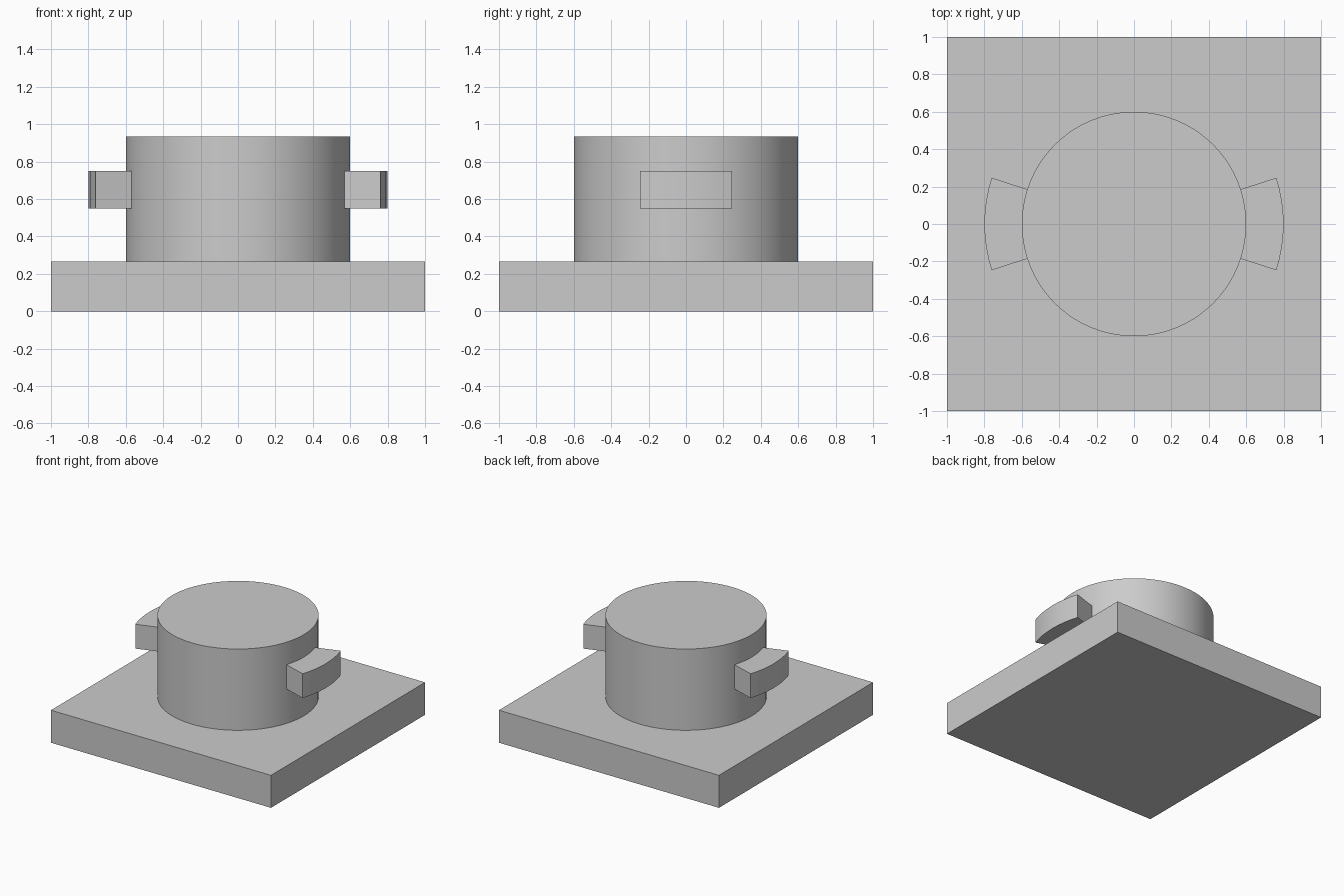
import bpy, bmesh
from math import sin, cos, pi, radians

if "Cube" in bpy.data.objects:
    bpy.data.objects.remove(bpy.data.objects["Cube"])

grey = bpy.data.materials.new("plain grey")
grey.use_nodes = True
COLOUR = (0.6, 0.6, 0.6, 1)
grey.diffuse_color = COLOUR
grey.node_tree.nodes["Principled BSDF"].inputs["Base Color"].default_value = COLOUR


def prism(name, outline, bottom, top):
    """Extrude a flat outline upward into a solid part."""
    bm = bmesh.new()
    face = bm.faces.new([bm.verts.new((x, y, bottom)) for x, y in outline])
    raised = bmesh.ops.extrude_face_region(bm, geom=[face])["geom"]
    verts = [v for v in raised if isinstance(v, bmesh.types.BMVert)]
    bmesh.ops.translate(bm, vec=(0, 0, top - bottom), verts=verts)
    bmesh.ops.recalc_face_normals(bm, faces=bm.faces)
    mesh = bpy.data.meshes.new(name)
    bm.to_mesh(mesh)
    bm.free()
    mesh.materials.append(grey)
    obj = bpy.data.objects.new(name, mesh)
    bpy.context.collection.objects.link(obj)
    bpy.ops.object.select_all(action="DESELECT")
    obj.select_set(True)
    bpy.context.view_layer.objects.active = obj
    bpy.ops.object.shade_smooth_by_angle(angle=radians(30))
    return obj


def arc(radius, start, end, steps):
    angles = [start + (end - start) * i / steps for i in range(steps + 1)]
    return [(radius * cos(a), radius * sin(a)) for a in angles]


# Square base plate
prism("base_plate", [(-1, -1), (1, -1), (1, 1), (-1, 1)], 0, 0.267)

# Round boss standing on the plate
prism("round_boss", arc(0.6, 0, 2 * pi, 80)[:-1], 0.267, 0.935)

# Curved lugs on both sides, their inner faces following the boss
spread = radians(18)
for name, middle in (("left_lug", 0), ("right_lug", pi)):
    a, b = middle - spread, middle + spread
    prism(name, arc(0.8, a, b, 8) + arc(0.6, b, a, 8), 0.55, 0.75)
